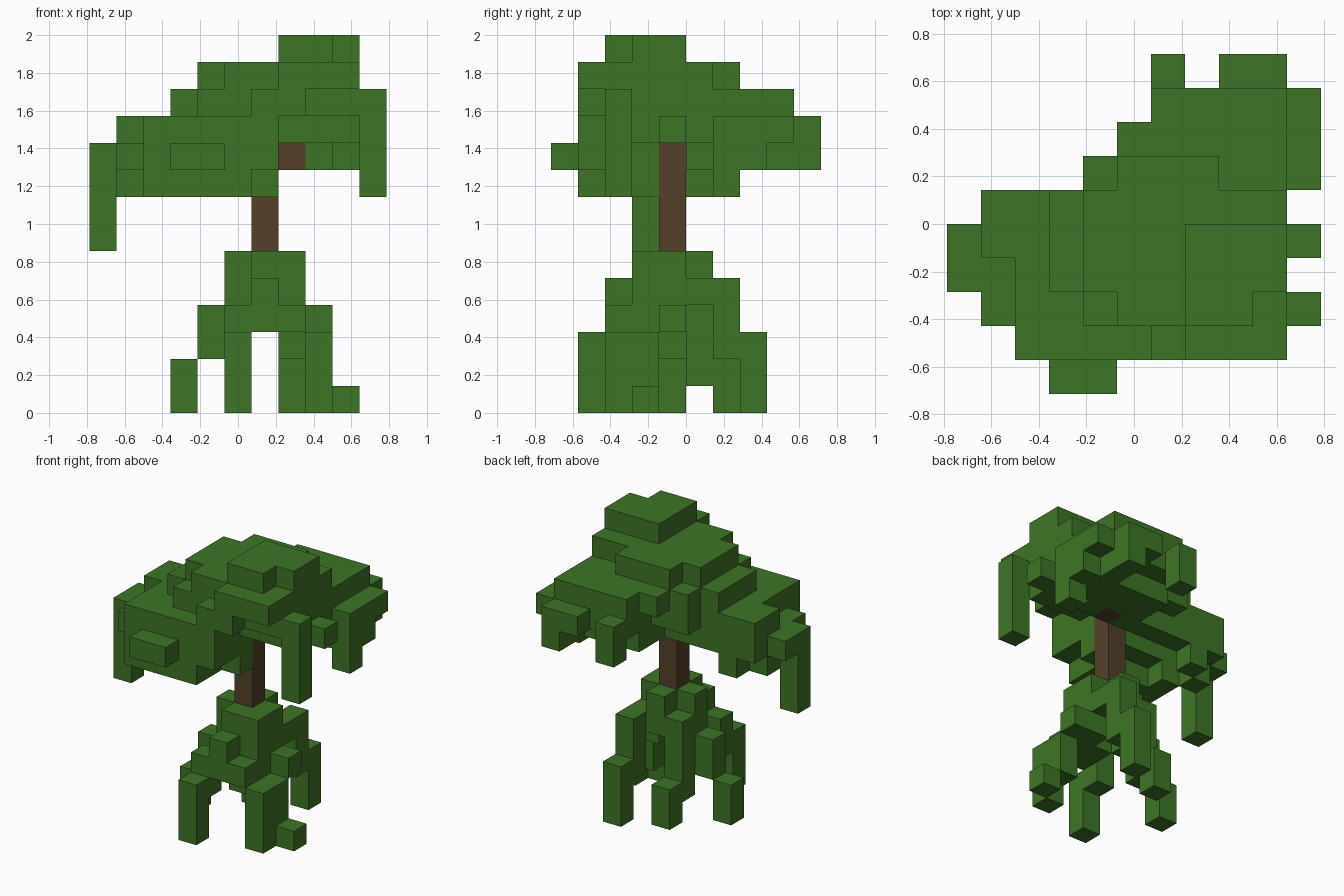
import bpy
import bmesh
from mathutils import Vector

cube = bpy.data.objects.get("Cube")
if cube:
    bpy.data.objects.remove(cube, do_unlink=True)

UNIT = 1 / 7                       # block size
ORIGIN = Vector((5.5, 5, 0))       # grid point at the model's centre
SIDES = [Vector(v) for v in ((1, 0, 0), (-1, 0, 0), (0, 1, 0),
                             (0, -1, 0), (0, 0, 1), (0, 0, -1))]


def make_material(name, colour):
    mat = bpy.data.materials.new(name)
    mat.use_nodes = True
    mat.diffuse_color = colour
    mat.node_tree.nodes["Principled BSDF"].inputs["Base Color"].default_value = colour
    return mat


def fill(cells, xs, ys, zs):
    """Add a solid run of grid blocks; ranges are grid lines from, to."""
    cells.update((x, y, z) for x in range(*xs) for y in range(*ys) for z in range(*zs))


def build(name, cells, mat):
    """Skin the outside of a set of blocks."""
    bm = bmesh.new()
    for cell in sorted(cells):
        centre = Vector(cell) + Vector((0.5, 0.5, 0.5))
        for n in SIDES:
            if tuple(int(c) for c in Vector(cell) + n) in cells:
                continue
            u = Vector((n.y, n.z, n.x))
            v = n.cross(u)
            corners = [n + u + v, n - u + v, n - u - v, n + u - v]
            face = [bm.verts.new((centre + c / 2 - ORIGIN) * UNIT) for c in corners]
            bm.faces.new(face)
    bmesh.ops.remove_doubles(bm, verts=bm.verts, dist=UNIT / 100)
    bm.normal_update()
    mesh = bpy.data.meshes.new(name)
    bm.to_mesh(mesh)
    bm.free()
    mesh.materials.append(mat)
    obj = bpy.data.objects.new(name, mesh)
    bpy.context.collection.objects.link(obj)


green = make_material("leaf green", (0.048, 0.178, 0.019, 1))
brown = make_material("bark brown", (0.088, 0.051, 0.022, 1))

# Trunk with a stepped branch at the top
trunk = set()
fill(trunk, (6, 7), (4, 5), (6, 10))
fill(trunk, (7, 8), (5, 6), (9, 10))
build("trunk", trunk, brown)

crown = set()
# Crown peak
fill(crown, (7, 9), (2, 5), (13, 14))
fill(crown, (9, 10), (3, 5), (13, 14))
# Second layer
fill(crown, (5, 10), (2, 6), (12, 13))
fill(crown, (7, 10), (1, 2), (12, 13))
fill(crown, (4, 5), (3, 6), (12, 13))
fill(crown, (5, 8), (6, 7), (12, 13))
# Third layer
fill(crown, (3, 4), (3, 6), (11, 12))
fill(crown, (4, 5), (2, 7), (11, 12))
fill(crown, (5, 6), (2, 8), (11, 12))
fill(crown, (6, 10), (2, 9), (11, 12))
fill(crown, (6, 8), (1, 2), (11, 12))
# Fourth layer
fill(crown, (2, 6), (1, 6), (10, 11))
fill(crown, (1, 2), (4, 6), (10, 11))
fill(crown, (4, 6), (6, 7), (10, 11))
fill(crown, (6, 7), (1, 9), (10, 11))
fill(crown, (7, 10), (3, 9), (10, 11))
# Front and side skirts
fill(crown, (2, 7), (1, 4), (9, 10))
fill(crown, (2, 6), (1, 3), (8, 9))
fill(crown, (2, 3), (3, 4), (8, 9))
fill(crown, (6, 7), (3, 4), (8, 9))
fill(crown, (3, 5), (0, 1), (9, 10))
fill(crown, (1, 2), (2, 6), (9, 10))
fill(crown, (1, 2), (4, 5), (8, 9))
# Back skirt
fill(crown, (2, 7), (5, 6), (9, 10))
fill(crown, (2, 3), (5, 6), (8, 9))
fill(crown, (6, 9), (6, 8), (9, 10))
fill(crown, (8, 9), (5, 6), (9, 10))
fill(crown, (6, 7), (9, 10), (9, 11))
fill(crown, (8, 10), (9, 10), (10, 11))
fill(crown, (9, 10), (6, 10), (9, 10))
# Hanging strands
fill(crown, (0, 1), (3, 4), (6, 10))
fill(crown, (0, 1), (4, 5), (9, 10))
fill(crown, (10, 11), (2, 3), (8, 12))
fill(crown, (10, 11), (4, 5), (10, 11))
fill(crown, (10, 11), (6, 7), (8, 11))
fill(crown, (10, 11), (7, 8), (9, 11))
fill(crown, (10, 11), (8, 9), (10, 11))
build("leaf_crown", crown, green)

roots = set()
# Root mound
fill(roots, (5, 8), (2, 3), (3, 4))
fill(roots, (6, 8), (3, 4), (3, 4))
fill(roots, (7, 8), (4, 5), (3, 4))
fill(roots, (5, 6), (4, 5), (3, 6))
fill(roots, (6, 8), (3, 6), (4, 5))
fill(roots, (6, 7), (2, 3), (4, 5))
fill(roots, (6, 8), (3, 5), (5, 6))
fill(roots, (6, 7), (5, 6), (5, 6))
# Front root legs
fill(roots, (5, 6), (1, 2), (0, 3))
fill(roots, (5, 6), (2, 3), (2, 3))
fill(roots, (8, 9), (2, 3), (0, 3))
fill(roots, (8, 9), (3, 4), (1, 3))
fill(roots, (9, 10), (3, 4), (0, 1))
fill(roots, (8, 9), (4, 5), (3, 4))
# Back root legs
fill(roots, (7, 8), (6, 7), (2, 5))
fill(roots, (7, 8), (7, 8), (0, 3))
fill(roots, (5, 6), (5, 6), (1, 5))
fill(roots, (5, 6), (6, 7), (0, 2))
# Side root leg
fill(roots, (4, 5), (4, 5), (2, 4))
fill(roots, (3, 4), (4, 5), (0, 2))
build("leafy_roots", roots, green)
